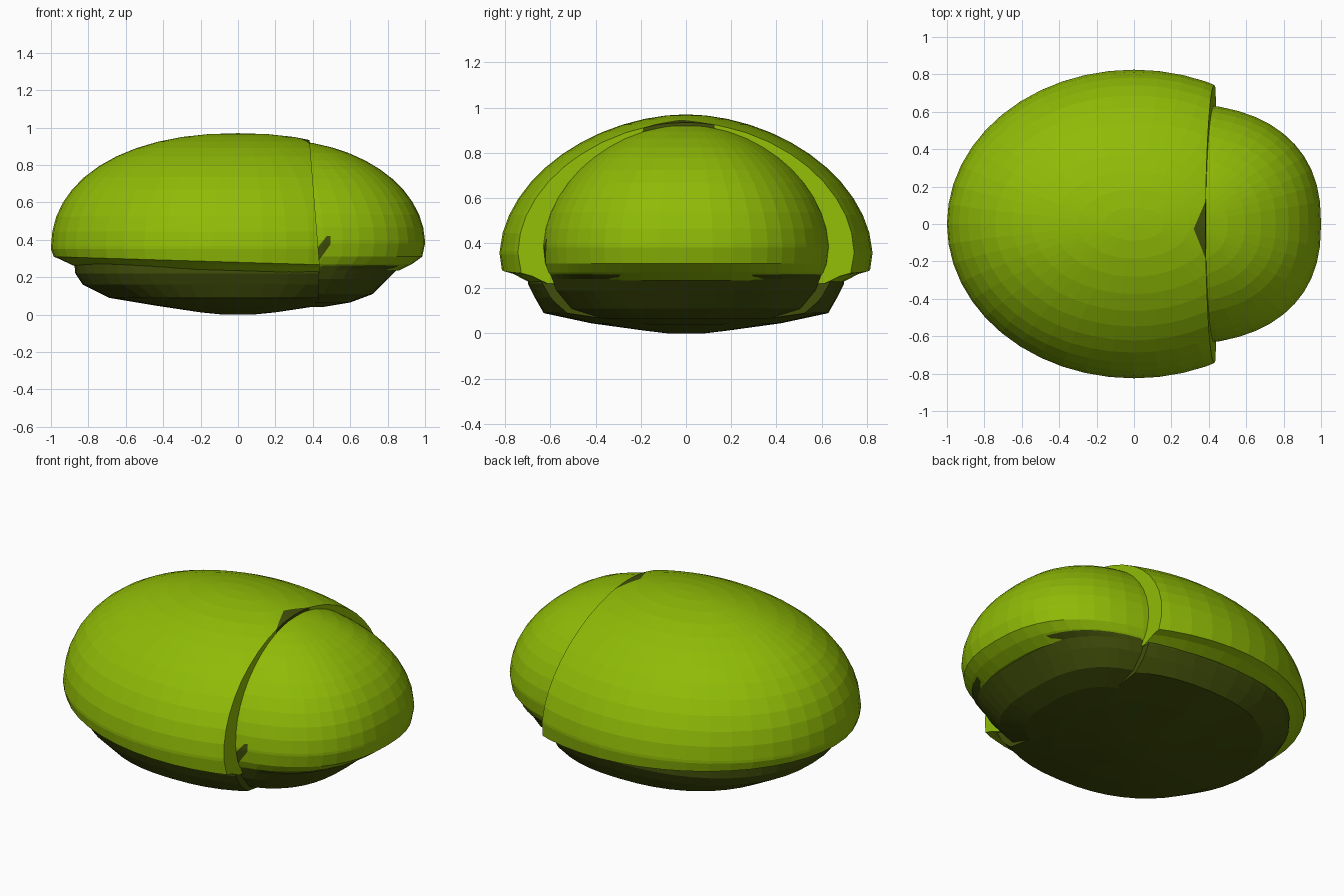
import bpy, bmesh, math
from mathutils import Vector

if "Cube" in bpy.data.objects:
    bpy.data.objects.remove(bpy.data.objects["Cube"])

SEG = 48


def material(name, rgb):
    m = bpy.data.materials.new(name)
    m.diffuse_color = (*rgb, 1)
    m.use_nodes = True
    m.node_tree.nodes["Principled BSDF"].inputs["Base Color"].default_value = m.diffuse_color
    return m


green = material("lime green", (0.275, 0.495, 0.002))
dark = material("dark green", (0.053, 0.078, 0.003))


def spow(v, p):
    return math.copysign(abs(v) ** p, v)


def stack(name, rows, mats, cx=0.0, power=2.0, cut=None, tilt=0.0, patch=None):
    """Skin stacked superellipse rings (z, half x, half y), trim by a plane,
    and give the region inside the patch planes the second material."""
    bm = bmesh.new()
    loops = []
    for z, a, b in rows:
        loop = []
        for i in range(SEG):
            t = 2 * math.pi * i / SEG
            x = cx + a * spow(math.cos(t), 2 / power)
            y = b * spow(math.sin(t), 2 / power)
            dz = tilt * x if 0.05 < z < 0.34 else 0
            loop.append(bm.verts.new((x, y, z + dz)))
        loops.append(loop)
    for up, lo in zip(loops, loops[1:]):
        for i in range(SEG):
            j = (i + 1) % SEG
            bm.faces.new((up[i], lo[i], lo[j], up[j]))
    bm.faces.new(loops[0])
    bm.faces.new(loops[-1][::-1])
    if cut:
        co, no, keep_low = cut
        res = bmesh.ops.bisect_plane(
            bm, geom=bm.verts[:] + bm.edges[:] + bm.faces[:], dist=1e-5,
            plane_co=Vector(co), plane_no=Vector(no),
            clear_outer=keep_low, clear_inner=not keep_low)
        edges = [e for e in res["geom_cut"] if isinstance(e, bmesh.types.BMEdge)]
        bmesh.ops.contextual_create(bm, geom=edges)
    bmesh.ops.recalc_face_normals(bm, faces=bm.faces[:])
    if patch:
        planes = [(Vector(c), Vector(n)) for c, n in patch]
        for co, no in planes:
            bmesh.ops.bisect_plane(bm, geom=bm.verts[:] + bm.edges[:] + bm.faces[:],
                                   dist=1e-5, plane_co=co, plane_no=no)
        for f in bm.faces:
            c = f.calc_center_median()
            if all((c - co).dot(no) < 0 for co, no in planes):
                f.material_index = 1
    me = bpy.data.meshes.new(name)
    bm.to_mesh(me)
    bm.free()
    for m in mats:
        me.materials.append(m)
    ob = bpy.data.objects.new(name, me)
    bpy.context.collection.objects.link(ob)
    return ob


def dome(z0, h, a, b, px, py, n=13):
    """Rings of a dome, with separate roundness along x and y."""
    rows = []
    for i in range(n):
        f = math.sin(math.pi / 2 * (n - i - 0.8) / (n - 0.8))
        rows.append((z0 + h * f, a * (1 - f ** px) ** (1 / px),
                     b * (1 - f ** py) ** (1 / py)))
    return rows


# big rear shell with a rolled-under rim and a dark chip at the top of its edge
stack("rear_shell",
      dome(0.35, 0.62, 1.0, 0.825, 2.2, 1.87)
      + [(0.35, 1.0, 0.825), (0.28, 0.985, 0.815), (0.267, 0.95, 0.77),
         (0.235, 0.88, 0.71)],
      [green, dark], cut=((0.435, 0, 0.28), (1, 0, 0.08), True), tilt=-0.03,
      patch=[((0.33, 0.0, 0), (-0.14, 0.06, 0)),
             ((0.325, -0.04, 0), (-0.15, -0.06, 0)),
             ((0, 0, 0.89), (0, 0, -1))])

# smaller front shell, tucked inside the rear one, with a dark chip on one side
stack("front_shell",
      dome(0.38, 0.555, 0.8, 0.645, 2.0, 1.85)
      + [(0.38, 0.8, 0.645), (0.31, 0.785, 0.638), (0.27, 0.73, 0.625),
         (0.235, 0.66, 0.605)],
      [green, dark], cx=0.2, power=2.4, cut=((0.34, 0, 0), (1, 0, 0), False),
      patch=[((0, -0.5, 0), (0, 1, 0)),
             ((0.495, 0, 0), (1, 0, 0)),
             ((0.44, 0, 0.30), (0.07, 0, -0.05)),
             ((0.435, 0, 0.37), (-0.05, 0, 0.04)),
             ((0, 0, 0.42), (0, 0, 1))])

# dark undersides
stack("rear_underside",
      [(0.27, 0.875, 0.70), (0.22, 0.87, 0.70), (0.16, 0.83, 0.67),
       (0.09, 0.69, 0.63), (0.045, 0.42, 0.42), (0.012, 0.2, 0.18),
       (0.0, 0.08, 0.08)],
      [dark], power=2.3, cut=((0.43, 0, 0), (1, 0, 0), True))
stack("front_underside",
      [(0.262, 0.70, 0.612), (0.24, 0.65, 0.607), (0.19, 0.60, 0.59),
       (0.11, 0.52, 0.53), (0.065, 0.40, 0.40), (0.04, 0.25, 0.2)],
      [dark], cx=0.2, power=2.7, cut=((0.38, 0, 0), (1, 0, 0), False))
